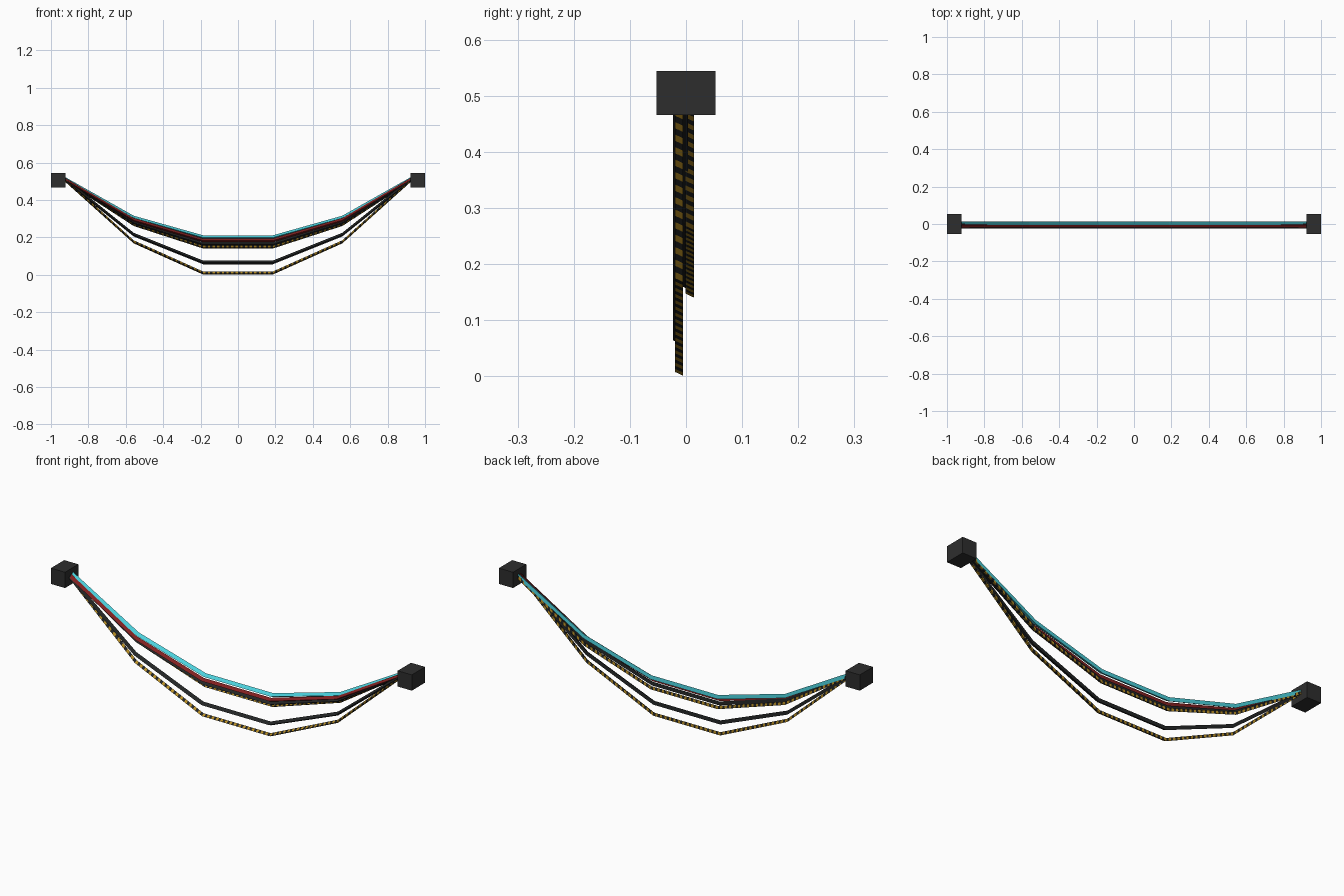
import bpy, bmesh, math
from mathutils import Vector

if "Cube" in bpy.data.objects:
    bpy.data.objects.remove(bpy.data.objects["Cube"])


def material(name, rgb):
    m = bpy.data.materials.new(name)
    m.diffuse_color = (*rgb, 1)
    m.use_nodes = True
    m.node_tree.nodes["Principled BSDF"].inputs["Base Color"].default_value = m.diffuse_color
    return m


CASING = material("charcoal casing", (0.027, 0.027, 0.027))
BLACK = material("black rubber", (0.016, 0.018, 0.018))
CYAN = material("cyan", (0.07, 0.62, 0.70))
RED = material("dark red", (0.22, 0.014, 0.014))
YELLOW = material("mustard yellow", (0.50, 0.28, 0.018))

HALF = 0.93      # cable ends sit just inside the end blocks
SEGMENTS = 5


def finish(name, bm, mats):
    bmesh.ops.recalc_face_normals(bm, faces=bm.faces)
    me = bpy.data.meshes.new(name)
    bm.to_mesh(me)
    bm.free()
    for m in mats:
        me.materials.append(m)
    ob = bpy.data.objects.new(name, me)
    bpy.context.collection.objects.link(ob)
    return ob


# Three-sided sagging cable; bands > 1 gives alternating colour stripes
def cable(name, y, top, sag, radius, mats, bands=1):
    pts = []
    for i in range(SEGMENTS + 1):
        t = i / SEGMENTS
        pts.append(Vector((HALF * (2 * t - 1), y, top - sag * 4 * t * (1 - t))))
    path = [pts[i].lerp(pts[i + 1], b / bands)
            for i in range(SEGMENTS) for b in range(bands)] + [pts[-1]]
    bm = bmesh.new()
    rings = []
    for p in path:
        ring = []
        for k in range(3):
            a = math.radians(65 + 120 * k)
            ring.append(bm.verts.new(p + Vector((0, radius * math.cos(a), radius * math.sin(a)))))
        rings.append(ring)
    for i, (r, s) in enumerate(zip(rings, rings[1:])):
        for k in range(3):
            f = bm.faces.new((r[k], r[(k + 1) % 3], s[(k + 1) % 3], s[k]))
            f.material_index = i % len(mats)
    bm.faces.new(rings[0])
    bm.faces.new(rings[-1])
    return finish(name, bm, mats)


# Upper bundle
cable("cyan_cable", 0.007, 0.515, 0.328, 0.012, [CYAN])
cable("red_cable", -0.009, 0.512, 0.342, 0.011, [RED])
cable("black_upper_cable", -0.003, 0.510, 0.360, 0.011, [BLACK])
cable("striped_upper_cable", 0.009, 0.510, 0.377, 0.0095, [YELLOW, BLACK], 30)

# Lower, slacker cables
cable("black_lower_cable", -0.012, 0.512, 0.465, 0.0115, [BLACK])
cable("striped_lower_cable", -0.0105, 0.510, 0.522, 0.0095, [YELLOW, BLACK], 30)

# Wall mounting blocks at both ends
for side, label in ((-1, "left"), (1, "right")):
    bm = bmesh.new()
    bmesh.ops.create_cube(bm, size=1)
    for v in bm.verts:
        v.co = Vector((v.co.x * 0.078 + side * 0.961, v.co.y * 0.105, v.co.z * 0.079 + 0.505))
    finish(label + "_mounting_block", bm, [CASING])
